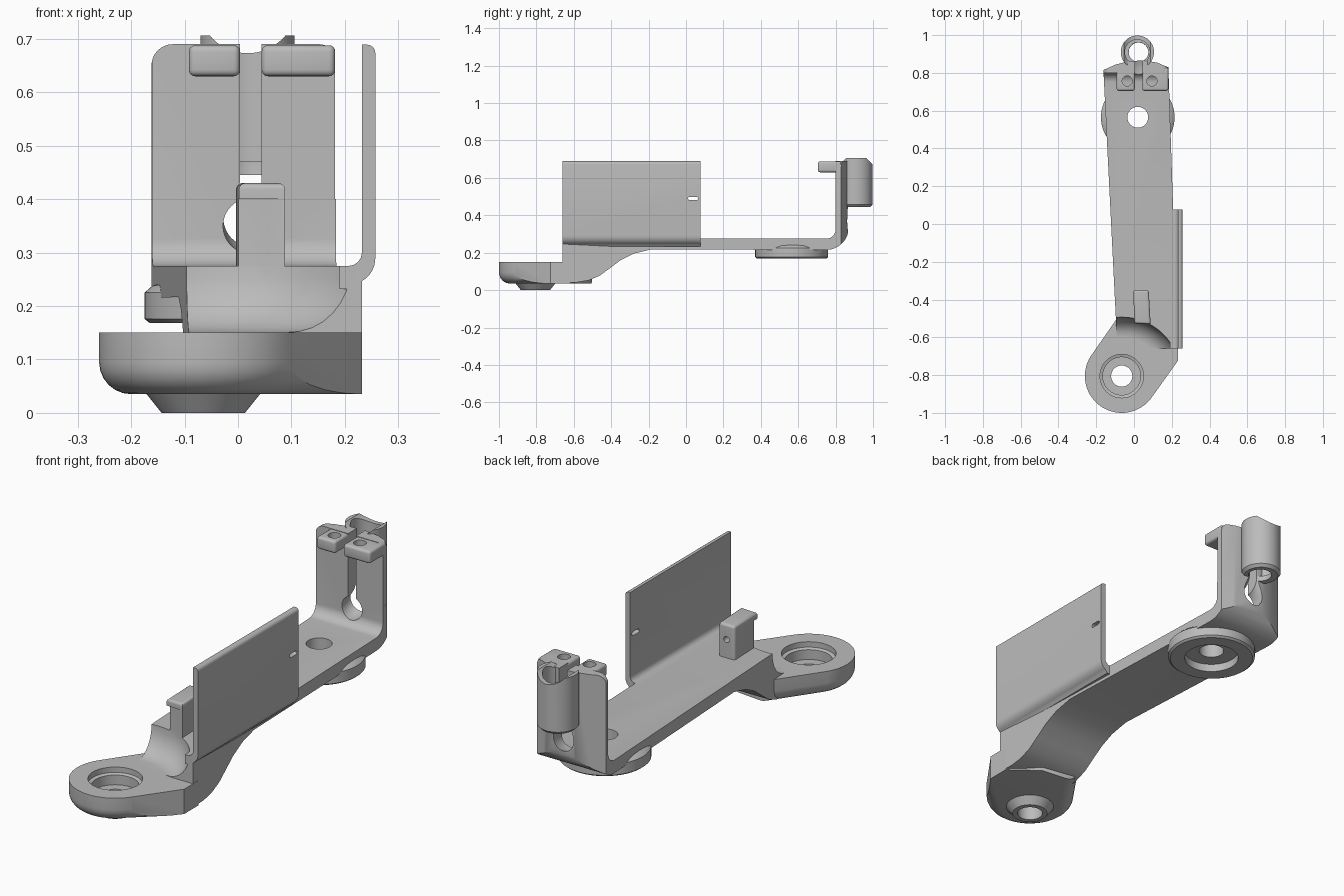
import bpy, bmesh
from math import sin, cos, pi, radians
from mathutils import Vector

if "Cube" in bpy.data.objects:
    bpy.data.objects.remove(bpy.data.objects["Cube"])

grey = bpy.data.materials.new("light_grey")
grey.use_nodes = True
grey.diffuse_color = (0.5, 0.5, 0.5, 1)
grey.node_tree.nodes["Principled BSDF"].inputs["Base Color"].default_value = (0.5, 0.5, 0.5, 1)


def finish_mesh(name, bm):
    bmesh.ops.recalc_face_normals(bm, faces=bm.faces)
    mesh = bpy.data.meshes.new(name)
    bm.to_mesh(mesh)
    bm.free()
    mesh.materials.append(grey)
    obj = bpy.data.objects.new(name, mesh)
    bpy.context.collection.objects.link(obj)
    return obj


def prism(name, pts, axis, lo, hi):
    """Extrude an outline along x (y,z), y (x,z) or z (x,y)."""
    place = {"x": lambda p, t: (t, p[0], p[1]),
             "y": lambda p, t: (p[0], t, p[1]),
             "z": lambda p, t: (p[0], p[1], t)}[axis]
    return loft(name, [[place(p, t) for p in pts] for t in (lo, hi)])


def loft(name, rings):
    """Skin a list of rings and cap both ends."""
    bm = bmesh.new()
    rows = [[bm.verts.new(p) for p in ring] for ring in rings]
    n = len(rows[0])
    for a, b in zip(rows, rows[1:]):
        for i in range(n):
            bm.faces.new((a[i], a[(i + 1) % n], b[(i + 1) % n], b[i]))
    bm.faces.new(rows[0])
    bm.faces.new(rows[-1])
    return finish_mesh(name, bm)


def lathe(name, centre, profile, n=64):
    """Solid of (radius, z) steps round a vertical axis."""
    return loft(name, [[(centre[0] + r * cos(2 * pi * i / n), centre[1] + r * sin(2 * pi * i / n), z)
                        for i in range(n)] for r, z in profile])


def pipe(name, x, path, radius, n=40):
    """Round sweep along a path in the y-z plane."""
    rings = []
    for i, (y, z) in enumerate(path):
        a, b = path[max(i - 1, 0)], path[min(i + 1, len(path) - 1)]
        d = Vector((0, b[0] - a[0], b[1] - a[1])).normalized()
        side = Vector((0, -d.z, d.y))
        rings.append([Vector((x, y, z)) + radius * (Vector((cos(t), 0, 0)) + sin(t) * side)
                      for t in (2 * pi * k / n for k in range(n))])
    return loft(name, rings)


def box(name, x, y, z):
    return prism(name, [(x[0], y[0]), (x[1], y[0]), (x[1], y[1]), (x[0], y[1])], "z", *z)


def arc(cx, cy, r, start, end, n=8):
    angles = [radians(start + (end - start) * i / n) for i in range(n + 1)]
    return [(cx + r * cos(a), cy + r * sin(a)) for a in angles]


def apply_mod(obj, kind, **settings):
    mod = obj.modifiers.new(kind, kind)
    for key, value in settings.items():
        setattr(mod, key, value)
    bpy.context.view_layer.update()
    mesh = bpy.data.meshes.new_from_object(obj.evaluated_get(bpy.context.evaluated_depsgraph_get()))
    obj.modifiers.clear()
    obj.data = mesh


def boolean(obj, tool, operation="DIFFERENCE"):
    apply_mod(obj, "BOOLEAN", object=tool, operation=operation, solver="EXACT")


def bevel(obj, width, segments=4):
    apply_mod(obj, "BEVEL", width=width, segments=segments, limit_method="ANGLE")


def bevel_edges(obj, test, width):
    bm = bmesh.new()
    bm.from_mesh(obj.data)
    edges = [e for e in bm.edges if test((e.verts[0].co + e.verts[1].co) / 2, e)]
    bmesh.ops.bevel(bm, geom=edges, offset=width, segments=6, profile=0.5, affect="EDGES")
    bm.to_mesh(obj.data)
    bm.free()


FOOT = (-0.065, -0.805)
DISC = (0.02, 0.565)
TUBE = (0.018, 0.91)

# Shared cutting tools
foot_bore = lathe("foot_bore", FOOT, [(0.056, -0.1), (0.056, 0.075), (0.1, 0.075), (0.1, 0.12), (0.115, 0.125), (0.115, 0.3)])
disc_bore = lathe("disc_bore", DISC, [(0.12, 0.1), (0.12, 0.205), (0.055, 0.205), (0.055, 0.5)])
scoop = lathe("scoop", FOOT, [(0.212, 0.15)] + [(0.212 + 0.1 * sin(a), 0.275 - 0.125 * cos(a))
              for a in (pi / 2 * i / 8 for i in range(1, 9))] + [(0.312, 0.4)])
slit = box("slit", (0.004, 0.044), (0.6, 0.91), (0.38, 0.8))
tube_bore = lathe("tube_bore", TUBE, [(0.066, 0.47), (0.066, 0.9)])
BEND = arc(0.80, 0.46, 0.11, 0, -90, 10)
elbow_bore = pipe("elbow_bore", 0.024, [(0.91, 0.56)] + BEND + [(0.70, 0.35)], 0.052)
tools = [foot_bore, disc_bore, scoop, slit, tube_bore, elbow_bore]

# Front foot with rounded underside and tapered boss
foot = prism("front_foot", arc(*FOOT, 0.195, 148, 325, 32) + [(0.232, -0.725), (0.232, -0.62), (0.1, -0.52), (-0.09, -0.5)],
             "z", 0.035, 0.15)
bevel_edges(foot, lambda m, e: m.z < 0.04 and m.x < 0.14 and m.y < -0.55, 0.06)
boss = lathe("foot_boss", FOOT, [(0.078, 0), (0.11, 0.04), (0.11, 0.06)])
for part in (foot, boss):
    boolean(part, foot_bore)

# Deck, ramp and upright end wall: side profile limited by plan and front outlines
side = ([(-0.75, 0.042), (-0.58, 0.042), (-0.52, 0.052), (-0.46, 0.078), (-0.41, 0.115), (-0.35, 0.16), (-0.28, 0.195), (-0.19, 0.217)]
        + arc(0.75, 0.335, 0.12, -90, 0) + [(0.9, 0.4), (0.9, 0.69), (0.80, 0.69)]
        + arc(0.75, 0.325, 0.05, 0, -90) + [(-0.75, 0.275)])
deck = prism("deck_and_wall", side, "x", -0.4, 0.4)
plan = prism("plan_limit", [(-0.09, -0.62), (0.12, -0.66), (0.232, -0.66), (0.182, 0.83), (0.12, 0.855),
                            (0.05, 0.866), (-0.03, 0.862), (-0.1, 0.843), (-0.162, 0.815)], "z", -0.1, 1)
front = prism("front_limit", [(-0.4, 0), (0.4, 0), (0.4, 0.4), (0.182, 0.4)] + arc(0.152, 0.66, 0.03, 0, 90)
              + arc(-0.122, 0.65, 0.04, 90, 180) + [(-0.162, 0.4), (-0.4, 0.4)], "y", -1, 1)
tools += [plan, front]
boolean(deck, plan, "INTERSECT")
boolean(deck, front, "INTERSECT")
for tool in (scoop, disc_bore, slit, elbow_bore):
    boolean(deck, tool)

# Tall side plate with a curved root and a small slot
plate = prism("side_plate", [(0.19, 0.232), (0.222, 0.232)] + arc(0.207, 0.29, 0.05, -60, 0)
              + arc(0.242, 0.674, 0.015, 0, 90, 4) + [(0.232, 0.689), (0.232, 0.30)]
              + arc(0.207, 0.30, 0.025, 0, -90, 4) + [(0.19, 0.275)], "y", -0.66, 0.077)
plate_slot = prism("plate_slot", arc(0.02, 0.49, 0.009, 90, 270) + arc(0.055, 0.49, 0.009, -90, 90), "x", 0.1, 0.4)
boolean(plate, plate_slot)
tools.append(plate_slot)

# Stop block near the foot, with a small blind hole
block = prism("stop_block", [(0.002, -0.525), (0.088, -0.53), (0.078, -0.35), (-0.004, -0.35)], "z", 0.26, 0.43)
bevel_edges(block, lambda m, e: m.z > 0.42 or (m.z > 0.3 and m.y > -0.4), 0.012)
block_hole = prism("block_hole", arc(0.038, 0.36, 0.014, 0, 345, 23), "y", -0.42, -0.3)
boolean(block, block_hole)
boolean(block, scoop)
tools.append(block_hole)

# Round mount under the deck
disc = lathe("mount_disc", DISC, [(0.185, 0.168), (0.195, 0.176), (0.195, 0.225), (0.18, 0.238), (0.13, 0.255), (0.1, 0.262)])
boolean(disc, disc_bore)

# Pair of clamp lips on the wall, each with a screw hole
for name, x, hole_x in (("clamp_lip_right", (-0.092, 0.004), -0.036), ("clamp_lip_left", (0.044, 0.182), 0.095)):
    lip = box(name, x, (0.705, 0.83), (0.63, 0.688))
    bevel(lip, 0.012)
    screw = lathe(name + "_hole", (hole_x, 0.757), [(0.027, 0.5), (0.027, 0.8)], 32)
    boolean(lip, screw)
    tools.append(screw)

# Split tube with a saddle cut in its top
tube = lathe("split_tube", TUBE, [(0.075, 0.445), (0.088, 0.458), (0.088, 0.706)])
saddle = prism("saddle", arc(TUBE[0], 0.765, 0.092, 0, 352, 44), "y", 0.7, 1.1)
tools.append(saddle)
for tool in (tube_bore, elbow_bore, slit, saddle):
    boolean(tube, tool)

# Elbow leading from the tube into the wall
elbow = pipe("tube_elbow", 0.024, [(0.91, 0.47)] + BEND + [(0.81, 0.35)], 0.068)
front_trim = box("front_trim", (-0.3, 0.3), (0.5, 0.802), (0.1, 0.8))
tools.append(front_trim)
for tool in (elbow_bore, front_trim):
    boolean(elbow, tool)

# Remove the cutting tools and shade
for tool in tools:
    bpy.data.objects.remove(tool)
bpy.ops.object.select_all(action="DESELECT")
for obj in (foot, boss, deck, plate, block, disc, tube, elbow, *[o for o in bpy.data.objects if o.name.startswith("clamp_lip")]):
    obj.select_set(True)
    bpy.context.view_layer.objects.active = obj
bpy.ops.object.shade_smooth_by_angle(angle=radians(35))
